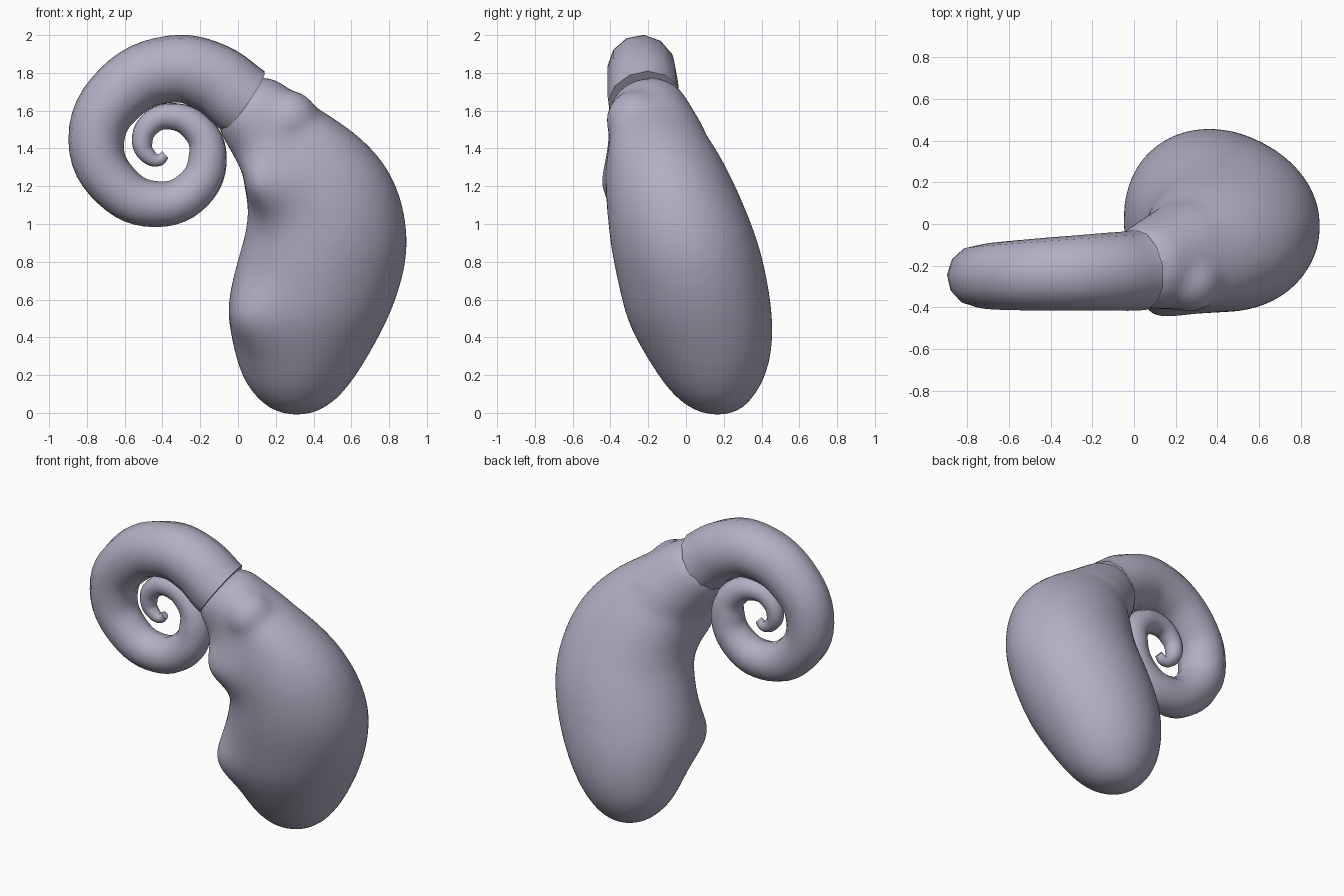
import bpy, bmesh, math
from mathutils import Vector

cube = bpy.data.objects.get("Cube")
if cube:
    bpy.data.objects.remove(cube, do_unlink=True)

mat = bpy.data.materials.new("lavender grey")
mat.use_nodes = True
colour = (0.45, 0.43, 0.55, 1)
mat.diffuse_color = colour
bsdf = next(n for n in mat.node_tree.nodes if n.type == 'BSDF_PRINCIPLED')
bsdf.inputs["Base Color"].default_value = colour


def select(obj):
    bpy.ops.object.select_all(action='DESELECT')
    obj.select_set(True)
    bpy.context.view_layer.objects.active = obj


def loft(bm, rings, start, end, sides=24):
    """Closed skin over rings of (centre, u axis, v axis), ending in two poles."""
    loops = []
    for c, u, v in rings:
        angles = [math.tau * i / sides for i in range(sides)]
        loops.append([bm.verts.new(c + u * math.cos(a) + v * math.sin(a)) for a in angles])
    a, b = bm.verts.new(start), bm.verts.new(end)
    for i in range(sides):
        j = (i + 1) % sides
        bm.faces.new((a, loops[0][j], loops[0][i]))
        bm.faces.new((b, loops[-1][i], loops[-1][j]))
        for lo, hi in zip(loops, loops[1:]):
            bm.faces.new((lo[i], lo[j], hi[j], hi[i]))


# Lumpy body: height, then left/right and front/back extents
sections = [
    (0.03, 0.18, 0.44, 0.04, 0.29),
    (0.10, 0.10, 0.53, -0.05, 0.35),
    (0.20, 0.03, 0.61, -0.13, 0.41),
    (0.35, -0.01, 0.70, -0.22, 0.445),
    (0.50, -0.035, 0.78, -0.30, 0.445),
    (0.65, -0.03, 0.84, -0.335, 0.425),
    (0.85, 0.025, 0.89, -0.38, 0.385),
    (1.03, 0.08, 0.875, -0.40, 0.32),
    (1.20, 0.055, 0.83, -0.41, 0.245),
    (1.35, 0.04, 0.74, -0.40, 0.17),
    (1.48, 0.05, 0.60, -0.385, 0.085),
    (1.58, 0.10, 0.44, -0.36, 0.01),
    (1.65, 0.15, 0.33, -0.30, -0.08),
]
bm = bmesh.new()
rings = [(Vector(((l + r) / 2, (f + b) / 2, z)),
          Vector(((r - l) / 2, 0, 0)), Vector((0, (b - f) / 2, 0)))
         for z, l, r, f, b in sections]
loft(bm, rings, (0.31, 0.17, -0.005), (0.24, -0.2, 1.67))

# Neck leaning into the horn
low, high = Vector((0.3, -0.13, 1.36)), Vector((0.02, -0.22, 1.66))
axis = (high - low).normalized()
u = axis.cross(Vector((0, 1, 0))).normalized()
v = axis.cross(u)
neck = []
for i in range(5):
    t = i / 4
    rad = 0.26 - 0.08 * t
    neck.append((low.lerp(high, t), u * rad, v * rad))
loft(bm, neck, low - axis * 0.05, high + axis * 0.04)

# Shoulder knob
ball = bmesh.ops.create_icosphere(bm, subdivisions=3, radius=0.14)
bmesh.ops.translate(bm, verts=ball["verts"], vec=(0.27, -0.268, 1.555))
bmesh.ops.recalc_face_normals(bm, faces=bm.faces)
mesh = bpy.data.meshes.new("body")
bm.to_mesh(mesh)
bm.free()
body = bpy.data.objects.new("body", mesh)
bpy.context.collection.objects.link(body)

# Fuse and soften, then regain the thickness lost to softening
body.modifiers.new("round", 'SUBSURF').levels = 1
fuse = body.modifiers.new("fuse", 'REMESH')
fuse.mode = 'VOXEL'
fuse.voxel_size = 0.022
soften = body.modifiers.new("soften", 'SMOOTH')
soften.factor = 0.5
soften.iterations = 24
swell = body.modifiers.new("swell", 'DISPLACE')
swell.mid_level = 0
swell.strength = 0.02
select(body)
for name in ("round", "fuse", "soften", "swell"):
    bpy.ops.object.modifier_apply(modifier=name)

# Two front bulges on the inner side: centre, push, reach
bulges = [
    ((0.15, -0.32, 1.21), (-0.07, -0.10, 0), 0.16),
    ((0.06, -0.20, 0.49), (-0.055, -0.05, 0), 0.18),
]
for vert in body.data.vertices:
    start = vert.co.copy()
    for centre, push, reach in bulges:
        falloff = math.exp(-((start - Vector(centre)).length / reach) ** 2)
        vert.co += Vector(push) * falloff

# Coiled horn: x, y, z, radius along its centre line
path = [
    (0.03, -0.22, 1.65, 0.194), (-0.14, -0.23, 1.775, 0.187),
    (-0.35, -0.238, 1.82, 0.178), (-0.62, -0.248, 1.70, 0.165),
    (-0.75, -0.25, 1.44, 0.148), (-0.645, -0.245, 1.20, 0.133),
    (-0.43, -0.235, 1.105, 0.122), (-0.235, -0.225, 1.18, 0.112),
    (-0.16, -0.215, 1.36, 0.102), (-0.21, -0.215, 1.50, 0.086),
    (-0.365, -0.22, 1.57, 0.07), (-0.47, -0.225, 1.525, 0.062),
    (-0.507, -0.225, 1.43, 0.054), (-0.475, -0.225, 1.36, 0.043),
    (-0.42, -0.225, 1.338, 0.032), (-0.385, -0.225, 1.367, 0.024),
]
curve = bpy.data.curves.new("horn", 'CURVE')
curve.dimensions = '3D'
curve.bevel_depth = 1
curve.bevel_resolution = 4
curve.resolution_u = 6
curve.use_fill_caps = True
spline = curve.splines.new('BEZIER')
spline.bezier_points.add(len(path) - 1)
for p, (x, y, z, rad) in zip(spline.bezier_points, path):
    p.co = (x, y, z)
    p.radius = rad
    p.handle_left_type = p.handle_right_type = 'AUTO'

# Turn the rim slightly towards the back
rim = spline.bezier_points[0]
rim.handle_left_type = rim.handle_right_type = 'FREE'
lean = Vector((0.81, 0.13, -0.57)) * 0.07
rim.handle_left = rim.co + lean
rim.handle_right = rim.co - lean
horn = bpy.data.objects.new("horn", curve)
bpy.context.collection.objects.link(horn)
select(horn)
bpy.ops.object.convert(target='MESH')
horn = bpy.context.object

for obj in (body, horn):
    obj.data.materials.clear()
    obj.data.materials.append(mat)
    select(obj)
    bpy.ops.object.shade_smooth_by_angle(angle=math.radians(50))
